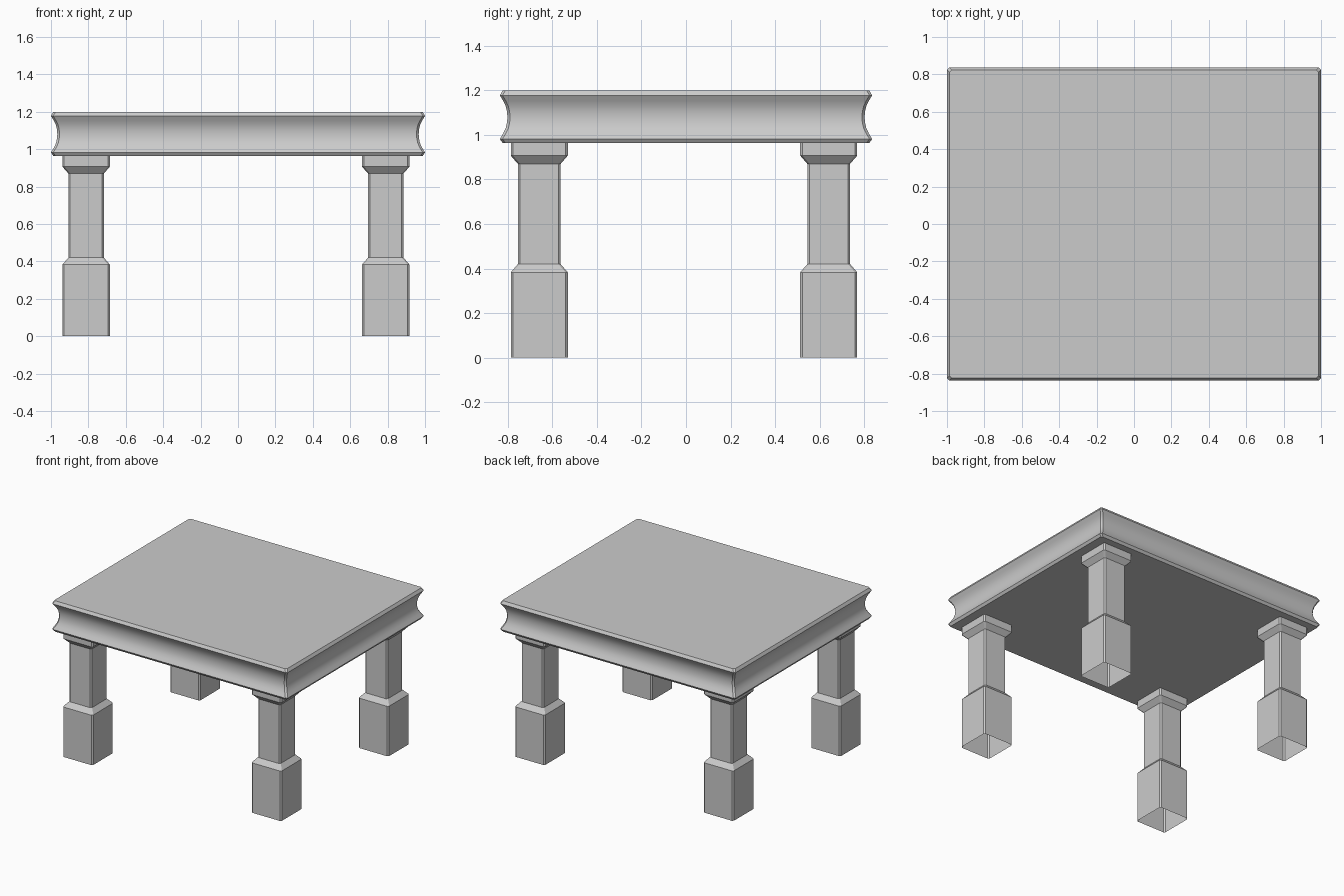
import bpy, bmesh

if "Cube" in bpy.data.objects:
    bpy.data.objects.remove(bpy.data.objects["Cube"])

def loft(name, centre, half_x, half_y, profile, chamfer, capped):
    """Stack chamfered rectangles; profile is (inset, z) from bottom to top."""
    bm = bmesh.new()
    rings = []
    for inset, z in profile:
        a, b, c = half_x - inset, half_y - inset, chamfer
        outline = [(a, -b + c), (a, b - c), (a - c, b), (-a + c, b),
                   (-a, b - c), (-a, -b + c), (-a + c, -b), (a - c, -b)]
        rings.append([bm.verts.new((centre[0] + x, centre[1] + y, z)) for x, y in outline])
    for low, high in zip(rings, rings[1:]):
        for i in range(8):
            j = (i + 1) % 8
            bm.faces.new((low[i], low[j], high[j], high[i]))
    if capped:
        bm.faces.new(rings[0][::-1])
        bm.faces.new(rings[-1])
    mesh = bpy.data.meshes.new(name)
    bm.to_mesh(mesh)
    bm.free()
    obj = bpy.data.objects.new(name, mesh)
    bpy.context.collection.objects.link(obj)
    bpy.ops.object.select_all(action='DESELECT')
    obj.select_set(True)
    bpy.context.view_layer.objects.active = obj
    bpy.ops.object.shade_smooth_by_angle(angle=0.56)
    return obj

# Table top with a hollowed (scotia) edge
top_profile = [(0.013, 0.963), (0.0, 0.982), (0.015, 1.007), (0.026, 1.03),
               (0.032, 1.055), (0.034, 1.08), (0.032, 1.105), (0.026, 1.13),
               (0.015, 1.153), (0.0, 1.178), (0.013, 1.2)]
loft("table_top", (0, 0), 1.0, 0.836, top_profile, 0.012, True)

# Legs: open shells with a slimmer shaft between foot and head blocks
leg_profile = [(0.0, 0.0), (0.0, 0.383), (0.032, 0.42), (0.032, 0.87),
               (0.0, 0.907), (0.0, 0.963)]
for side, x in (("left", -0.812), ("right", 0.79)):
    for end, y in (("front", -0.659), ("back", 0.641)):
        loft(f"{end}_{side}_leg", (x, y), 0.127, 0.128, leg_profile, 0.01, False)
